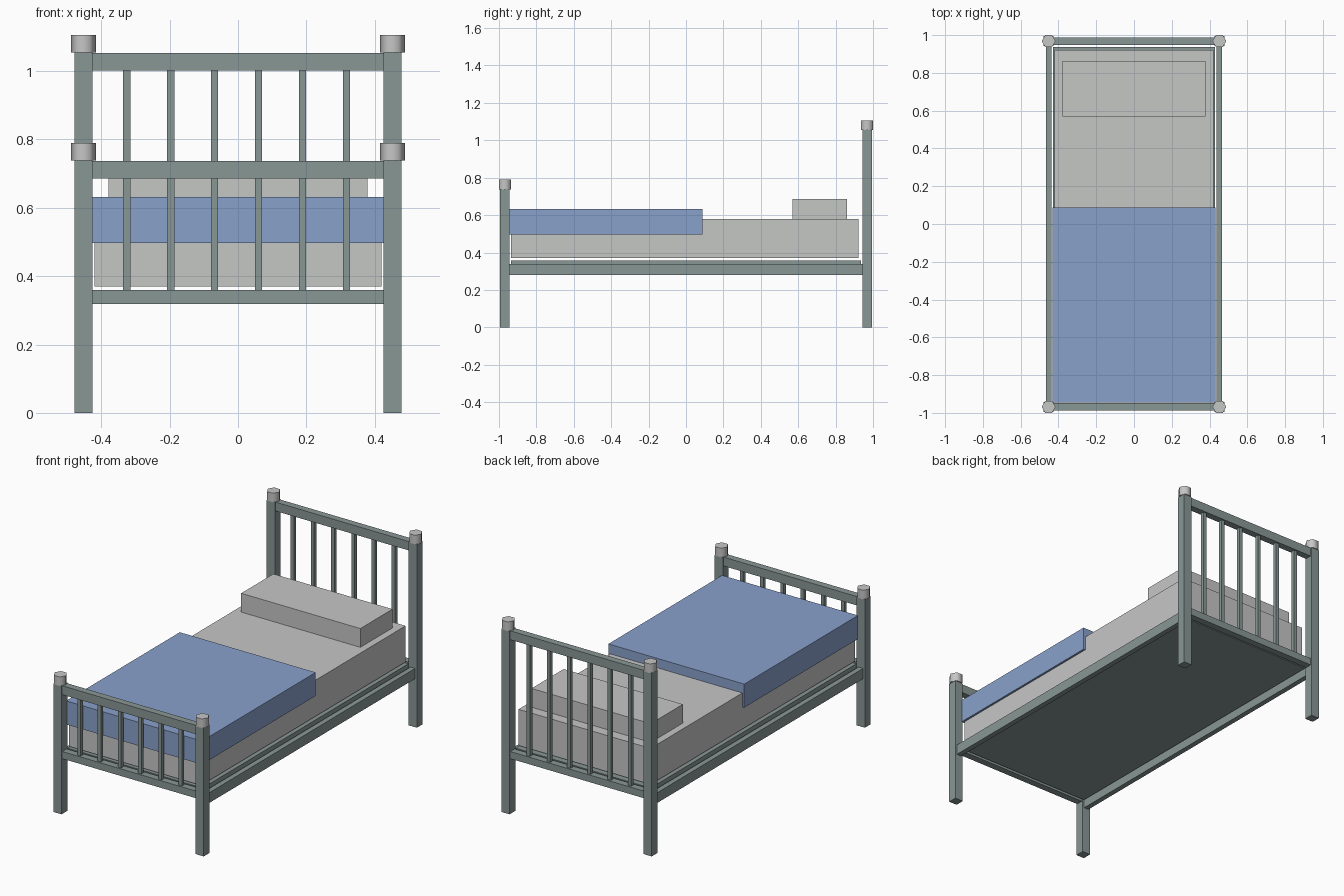
import bpy, math

if "Cube" in bpy.data.objects:
    bpy.data.objects.remove(bpy.data.objects["Cube"])


def material(name, rgb):
    m = bpy.data.materials.new(name)
    m.diffuse_color = (*rgb, 1.0)
    m.use_nodes = True
    m.node_tree.nodes["Principled BSDF"].inputs["Base Color"].default_value = m.diffuse_color
    return m


GREEN = material("grey green paint", (0.25, 0.31, 0.30))
LINEN = material("light grey linen", (0.56, 0.57, 0.56))
BLUE = material("blue blanket", (0.25, 0.355, 0.60))


def box(name, x, y, z, mat):
    """Box from (min, max) pairs along each axis."""
    bpy.ops.mesh.primitive_cube_add(
        size=1, location=[(a + b) / 2 for a, b in (x, y, z)])
    ob = bpy.context.object
    ob.name = name
    for v in ob.data.vertices:
        for i, (a, b) in enumerate((x, y, z)):
            v.co[i] *= b - a
    ob.data.materials.append(mat)
    return ob


def around(c, half):
    return (c - half, c + half)


PX, PY, PH = 0.452, 0.9685, 0.026   # post centre and half width
IN = PX - PH                        # inner face of the posts

# Head and foot ends: posts, caps, rails and spindles
for end, y, top in (("foot", -PY, 0.738), ("head", PY, 1.054)):
    for side, x in (("left", -PX), ("right", PX)):
        box(f"{end}_post_{side}", around(x, PH), around(y, PH), (0, top), GREEN)
        bpy.ops.mesh.primitive_cylinder_add(
            vertices=6, radius=0.0365, depth=0.052,
            location=(x, y, top + 0.026), rotation=(0, 0, math.pi / 6))
        cap = bpy.context.object
        cap.name = f"{end}_post_cap_{side}"
        cap.data.materials.append(LINEN)
        bpy.ops.object.shade_smooth_by_angle(angle=math.radians(65))
    box(f"{end}_top_rail", (-IN, IN), around(y, 0.02), (top - 0.052, top - 0.001), GREEN)
    box(f"{end}_lower_rail", (-IN, IN), around(y, 0.02), (0.318, 0.359), GREEN)
    for i in range(6):
        x = -0.004 + (i - 2.5) * 0.1286
        box(f"{end}_spindle_{i + 1}", around(x, 0.0105), around(y, 0.0105),
            (0.355, top - 0.048), GREEN)

# Side rails and base panel
for side, x in (("left", -PX), ("right", PX)):
    box(f"side_rail_{side}", around(x, 0.015), (-PY + PH, PY - PH), (0.279, 0.338), GREEN)
box("base_panel", (-0.43, 0.43), (-0.936, 0.936), (0.322, 0.358), GREEN)

# Bedding
box("mattress", (-0.42, 0.42), (-0.935, 0.922), (0.37, 0.578), LINEN)
box("pillow", (-0.379, 0.379), (0.57, 0.862), (0.57, 0.686), LINEN)
box("blanket", (-0.432, 0.432), (-0.945, 0.088), (0.497, 0.632), BLUE)
